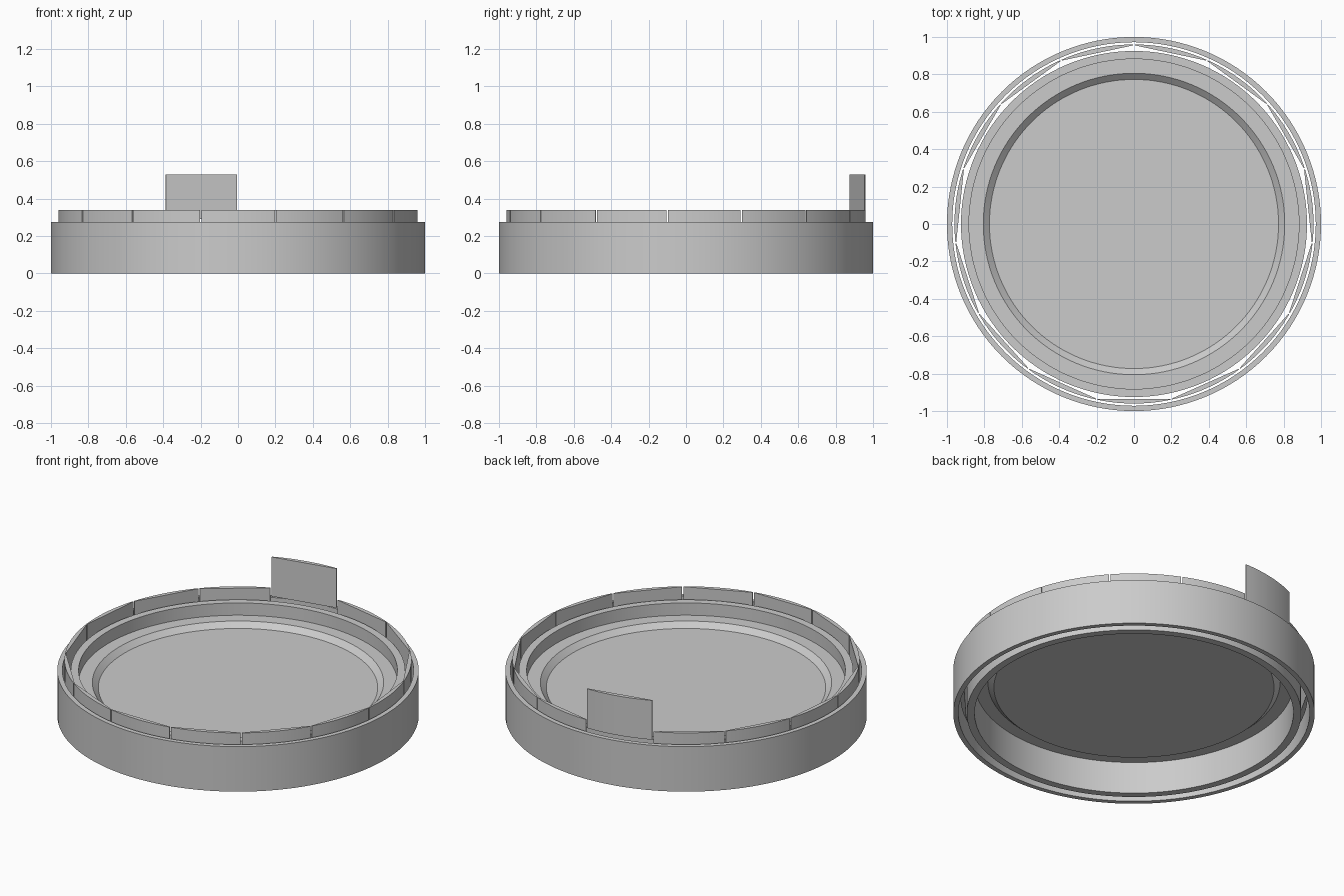
import bpy
import math

if "Cube" in bpy.data.objects:
    bpy.data.objects.remove(bpy.data.objects["Cube"])

SEG = 128
PANELS = 15


def make_object(name, verts, faces, smooth=True):
    mesh = bpy.data.meshes.new(name)
    mesh.from_pydata(verts, [], faces)
    mesh.update()
    obj = bpy.data.objects.new(name, mesh)
    bpy.context.collection.objects.link(obj)
    if smooth:
        bpy.context.view_layer.objects.active = obj
        obj.select_set(True)
        bpy.ops.object.shade_smooth_by_angle(angle=math.radians(30))
        obj.select_set(False)
    return obj


def lathe(name, profile, closed=True):
    """Revolve (radius, z) points; open profiles get a cap at each end."""
    n = len(profile)
    verts = [(r * math.cos(2 * math.pi * s / SEG), r * math.sin(2 * math.pi * s / SEG), z)
             for r, z in profile for s in range(SEG)]
    faces = []
    for i in range(n if closed else n - 1):
        a, b = i * SEG, ((i + 1) % n) * SEG
        for s in range(SEG):
            t = (s + 1) % SEG
            faces.append((a + s, a + t, b + t, b + s))
    if not closed:
        faces.append(tuple(reversed(range(SEG))))
        faces.append(tuple(range((n - 1) * SEG, n * SEG)))
    return make_object(name, verts, faces)


def tube(name, r_in, r_out, z0, z1):
    return lathe(name, [(r_out, z0), (r_out, z1), (r_in, z1), (r_in, z0)])


def panel(name, angle, z0, z1, r_out=0.96, r_flat=0.935, half=math.radians(11.75), steps=12):
    """Panel with a curved outer face and a flat inner face."""
    outline = []
    for i in range(steps + 1):
        a = angle - half + 2 * half * i / steps
        outline.append((r_out * math.cos(a), r_out * math.sin(a)))
    for side in (1, -1):
        a, r = angle + side * half, r_flat / math.cos(half)
        outline.append((r * math.cos(a), r * math.sin(a)))
    n = len(outline)
    verts = [(x, y, z) for z in (z0, z1) for x, y in outline]
    faces = [tuple(reversed(range(n))), tuple(range(n, 2 * n))]
    faces += [(i, (i + 1) % n, n + (i + 1) % n, n + i) for i in range(n)]
    return make_object(name, verts, faces)


# Outer and inner walls
tube("outer_wall", 0.972, 1.0, 0.0, 0.275)
tube("inner_wall", 0.882, 0.925, 0.0, 0.275)

# Thin floor with a shallow bevelled recess
lathe("floor", [(0.775, 0.165), (0.808, 0.195), (0.883, 0.195),
                (0.883, 0.2), (0.806, 0.2), (0.773, 0.17)], closed=False)

# Ring of panels between the walls, one of them lifted
for k in range(PANELS):
    lift = 0.19 if k == 0 else 0.0
    panel("raised_panel" if k == 0 else f"panel_{k}",
          math.radians(102 + k * 360 / PANELS), 0.10 + lift, 0.34 + lift)
